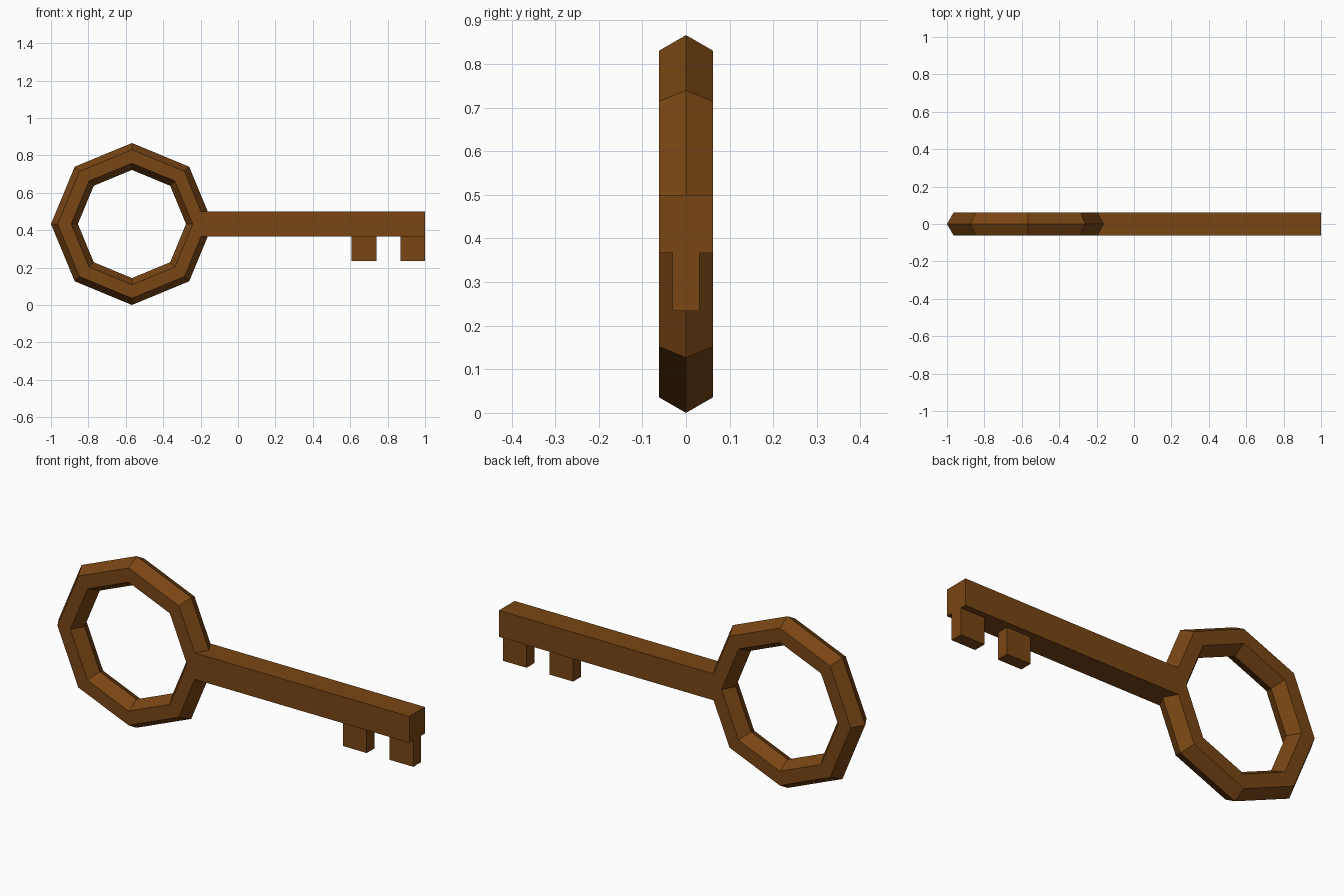
import bpy, math

if "Cube" in bpy.data.objects:
    bpy.data.objects.remove(bpy.data.objects["Cube"])

bronze = bpy.data.materials.new("dark bronze")
bronze.diffuse_color = (0.19, 0.061, 0.007, 1)
bronze.use_nodes = True
bronze.node_tree.nodes["Principled BSDF"].inputs["Base Color"].default_value = bronze.diffuse_color

CZ = 0.433          # height of the shaft axis and ring centre


def finish(name):
    ob = bpy.context.object
    ob.name = name
    ob.data.materials.append(bronze)
    return ob


def box(name, x, y, z):
    """Box from (min, max) ranges."""
    bpy.ops.mesh.primitive_cube_add(
        size=1, location=[(a + b) / 2 for a, b in (x, y, z)])
    bpy.context.object.scale = [b - a for a, b in (x, y, z)]
    return finish(name)


# Handle: eight-sided ring with a hexagonal section
bpy.ops.mesh.primitive_torus_add(
    major_segments=8, minor_segments=6, major_radius=0.361, minor_radius=0.072,
    location=(-0.567, 0, CZ), rotation=(math.pi / 2, 0, 0))
ring = finish("handle_ring")
ring.data.polygons.foreach_set("use_smooth", [False] * len(ring.data.polygons))

# Shaft, running from inside the ring to the tip
box("shaft", (-0.2, 1.0), (-0.0624, 0.0624), (0.367, 0.5))

# Two teeth hanging under the tip
for i, x0 in enumerate((0.608, 0.868)):
    box(f"tooth_{i + 1}", (x0, x0 + 0.132), (-0.031, 0.031), (0.234, 0.37))
